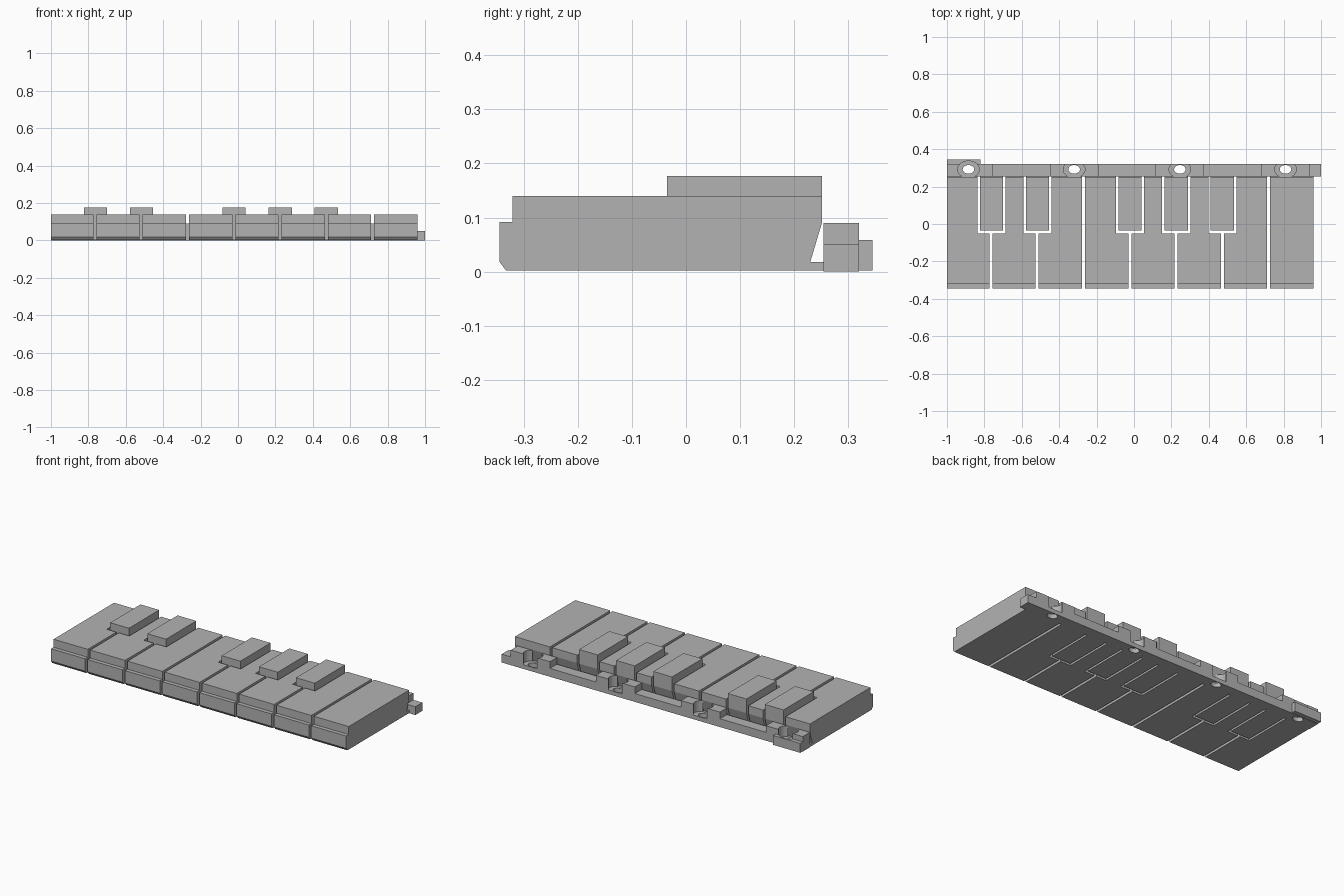
import bpy, bmesh, math

if "Cube" in bpy.data.objects:
    bpy.data.objects.remove(bpy.data.objects["Cube"])

mat = bpy.data.materials.new("plain grey")
mat.diffuse_color = (0.45, 0.45, 0.45, 1)
mat.use_nodes = True
mat.node_tree.nodes["Principled BSDF"].inputs["Base Color"].default_value = mat.diffuse_color


def prism(name, points, place, a, b):
    """Extrude a 2D profile between a and b; place(u, v, w) gives the 3D point."""
    bm = bmesh.new()
    lo = [bm.verts.new(place(u, v, a)) for u, v in points]
    hi = [bm.verts.new(place(u, v, b)) for u, v in points]
    bm.faces.new(lo)
    bm.faces.new(hi)
    n = len(points)
    for i in range(n):
        j = (i + 1) % n
        bm.faces.new((lo[i], lo[j], hi[j], hi[i]))
    bmesh.ops.recalc_face_normals(bm, faces=bm.faces)
    me = bpy.data.meshes.new(name)
    bm.to_mesh(me)
    bm.free()
    me.materials.append(mat)
    ob = bpy.data.objects.new(name, me)
    bpy.context.collection.objects.link(ob)
    return ob


def along_x(y, z, x): return (x, y, z)
def along_y(x, z, y): return (x, y, z)
def along_z(x, y, z): return (x, y, z)


def rect(x0, x1, y0, y1):
    return [(x0, y0), (x1, y0), (x1, y1), (x0, y1)]


def ellipse(cx, cy, rx, ry, n=32):
    return [(cx + rx * math.cos(2 * math.pi * i / n),
             cy + ry * math.sin(2 * math.pi * i / n)) for i in range(n)]


def cut(ob, cutters):
    for c in cutters:
        m = ob.modifiers.new("cut", 'BOOLEAN')
        m.operation = 'DIFFERENCE'
        m.solver = 'EXACT'
        m.object = c
    bpy.context.view_layer.objects.active = ob
    for m in list(ob.modifiers):
        bpy.ops.object.modifier_apply(modifier=m.name)


# sloped key back ending in a thin flexible hinge strip
HINGE = [(0.252, 0.092), (0.230, 0.018), (0.256, 0.018), (0.256, 0.002)]
BLACK_X = [-0.762, -0.516, -0.022, 0.226, 0.472]
HALF = 0.062

# cutters for the slots around the raised keys
slots = [prism("slot_cutter", rect(x - HALF - 0.013, x + HALF + 0.013, -0.05, 0.4),
               along_z, -0.1, 0.3) for x in BLACK_X]

# eight long keys with a stepped front lip
white_profile = [(-0.333, 0.002), (-0.345, 0.018), (-0.345, 0.092), (-0.321, 0.092),
                 (-0.321, 0.140), (0.252, 0.140)] + HINGE
pitch, gap = 0.2475, 0.016
for i in range(8):
    x0 = -1.0 if i == 0 else -0.765 + pitch * (i - 1) + gap / 2
    x1 = 0.96 if i == 7 else -0.765 + pitch * i - gap / 2
    key = prism("long_key_%d" % (i + 1), white_profile, along_x, x0, x1)
    near = [s for s, bx in zip(slots, BLACK_X) if x0 - 0.05 < bx < x1 + 0.05]
    if near:
        cut(key, near)

# five short raised keys
black_profile = [(-0.035, 0.002), (-0.035, 0.177), (0.252, 0.177)] + HINGE
for i, x in enumerate(BLACK_X):
    prism("short_key_%d" % (i + 1), black_profile, along_x, x - HALF, x + HALF)

# mounting rail: stepped outline with a raised post around each screw hole
HOLES = [-0.885, -0.32, 0.245, 0.81]
outline = [(-1.0, 0), (-1.0, 0.09), (-0.755, 0.09), (-0.755, 0.05)]
for h in HOLES[1:]:
    outline += [(h - 0.13, 0.05), (h - 0.13, 0.09), (h + 0.13, 0.09), (h + 0.13, 0.05)]
outline += [(1.0, 0.05), (1.0, 0)]
rail = prism("mounting_rail", outline, along_y, 0.254, 0.320)
tab = prism("rail_end_tab", rect(-1.0, -0.82, 0.320, 0.345), along_z, 0.002, 0.058)

# screw holes and head recesses
recesses = [prism("recess_cutter", ellipse(h, 0.292, 0.058, 0.045), along_z, 0.025, 0.3)
            for h in HOLES]
holes = [prism("hole_cutter", ellipse(h, 0.292, 0.031, 0.023), along_z, -0.1, 0.2)
         for h in HOLES]
cut(rail, recesses + holes)
cut(tab, recesses[:1])

# remove the cutters
for c in slots + recesses + holes:
    bpy.data.objects.remove(c)
